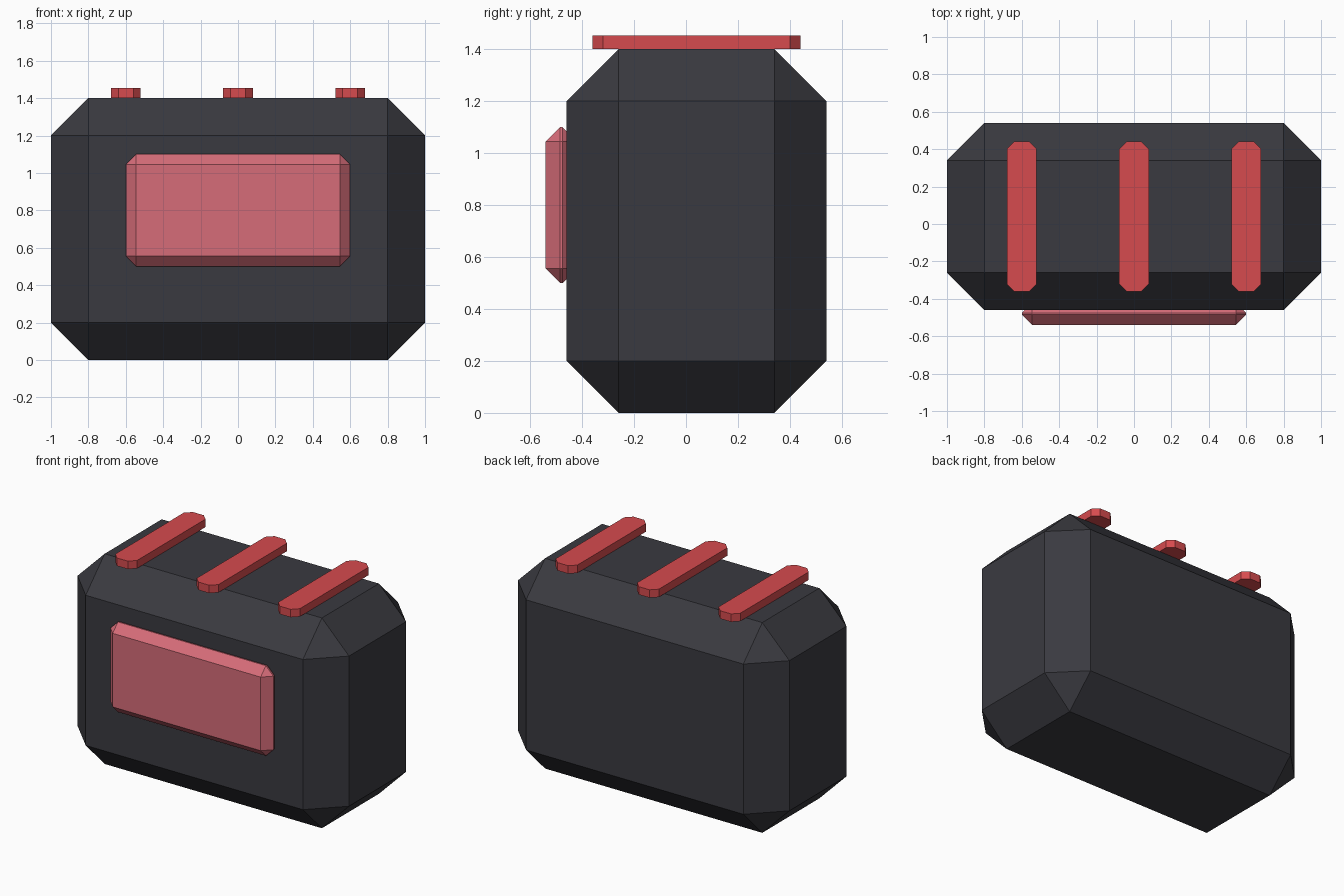
import bpy, bmesh

if "Cube" in bpy.data.objects:
    bpy.data.objects.remove(bpy.data.objects["Cube"])


def material(name, rgb):
    m = bpy.data.materials.new(name)
    m.diffuse_color = (*rgb, 1.0)
    m.use_nodes = True
    m.node_tree.nodes["Principled BSDF"].inputs["Base Color"].default_value = m.diffuse_color
    return m


def chamfered_box(name, lo, hi, chamfer, mat, vertical_only=False):
    """Box from corner lo to corner hi with flat chamfered edges."""
    bm = bmesh.new()
    bmesh.ops.create_cube(bm, size=1)
    for v in bm.verts:
        v.co = [lo[i] if v.co[i] < 0 else hi[i] for i in range(3)]
    edges = [e for e in bm.edges if not vertical_only
             or abs(e.verts[0].co.z - e.verts[1].co.z) > 1e-4]
    bmesh.ops.bevel(bm, geom=edges, offset=chamfer, offset_type='OFFSET',
                    segments=1, profile=0.5, affect='EDGES')
    bmesh.ops.recalc_face_normals(bm, faces=bm.faces)
    mesh = bpy.data.meshes.new(name)
    bm.to_mesh(mesh)
    bm.free()
    mesh.materials.append(mat)
    ob = bpy.data.objects.new(name, mesh)
    bpy.context.collection.objects.link(ob)
    return ob


charcoal = material("charcoal", (0.042, 0.042, 0.051))
pink = material("pink_panel", (0.67, 0.15, 0.19))
red = material("red_bar", (0.67, 0.07, 0.077))

# Main case
chamfered_box("case", (-1, -0.46, 0), (1, 0.54, 1.4), 0.2, charcoal)

# Raised panel, partly sunk into the front
chamfered_box("front_panel", (-0.6, -0.54, 0.5), (0.6, -0.42, 1.1), 0.055, pink)

# Three flat bars lying across the top
for i, x in enumerate((-0.6, 0, 0.6)):
    chamfered_box(f"top_bar_{i + 1}", (x - 0.08, -0.36, 1.4),
                  (x + 0.08, 0.44, 1.453), 0.04, red, vertical_only=True)
